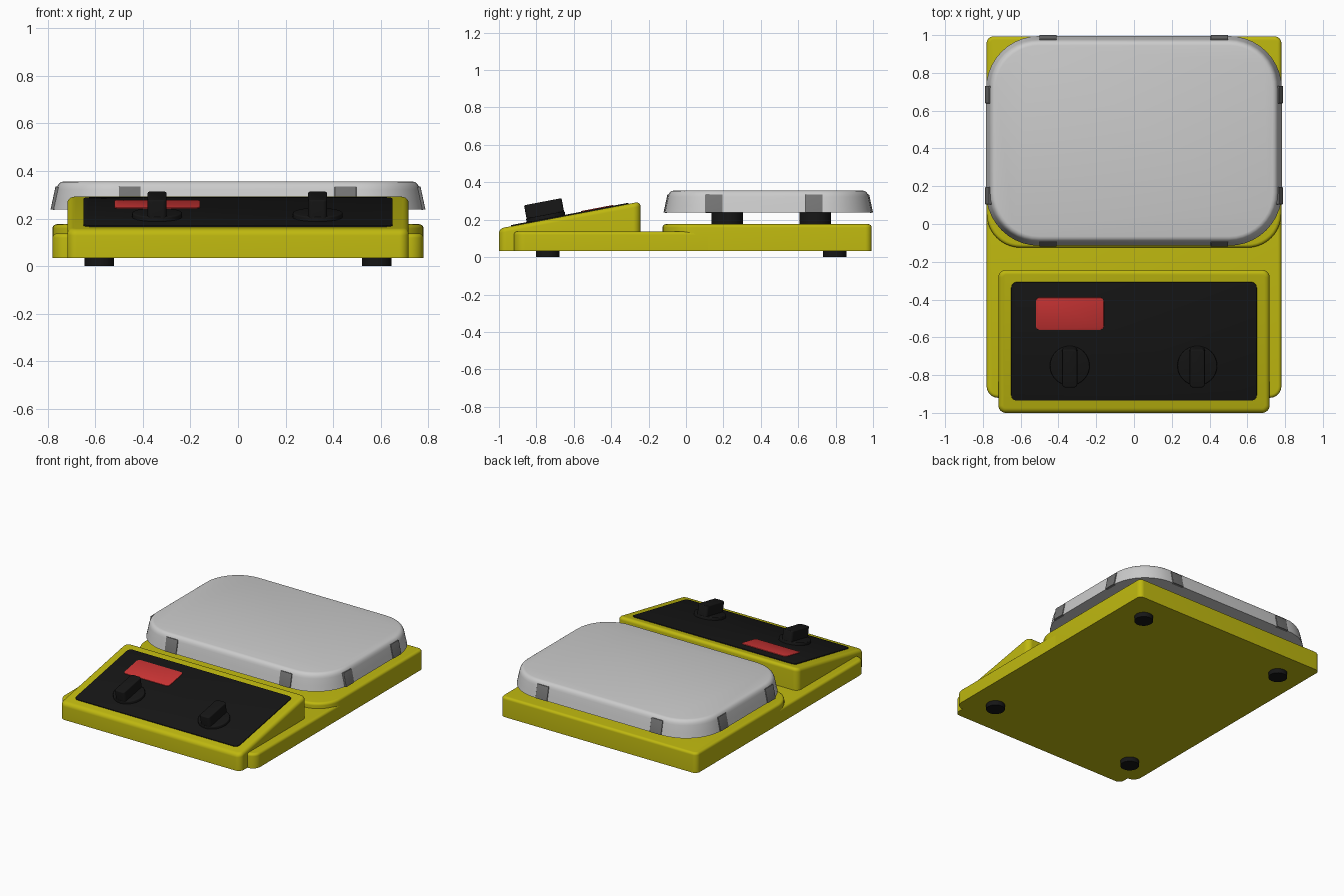
import bpy, bmesh, math
from mathutils import Matrix, Vector

if "Cube" in bpy.data.objects:
    bpy.data.objects.remove(bpy.data.objects["Cube"])


def material(name, rgb):
    m = bpy.data.materials.new(name)
    m.diffuse_color = (*rgb, 1)
    m.use_nodes = True
    m.node_tree.nodes["Principled BSDF"].inputs["Base Color"].default_value = m.diffuse_color
    return m


YELLOW = material("yellow_shell", (0.52, 0.48, 0.005))
BLACK = material("black_plastic", (0.008, 0.008, 0.008))
RED = material("red_display", (0.6, 0.035, 0.035))
DARK = material("dark_grey", (0.17, 0.17, 0.17))


def outline(x0, x1, y0, y1, r_front, r_rear, inset, n=10):
    """Rounded rectangle, counter-clockwise, shrunk by inset."""
    pts = []
    corners = [(x1, y0, -1, r_front, 1), (x1, y1, 1, r_rear, 1),
               (x0, y1, 1, r_rear, -1), (x0, y0, -1, r_front, -1)]
    for i, (cx, cy, sy, r, sx) in enumerate(corners):
        rr = max(r - inset, 0.0005)
        ox = cx - sx * (inset + rr)
        oy = cy - sy * (inset + rr)
        for k in range(n + 1):
            a = math.radians(-90 + 90 * i + 90 * k / n)
            pts.append((ox + rr * math.cos(a), oy + rr * math.sin(a)))
    return pts


def loft(name, rect, radii, rings, mat=None, slope=0, y_ref=0, matrix=None):
    """Stack of rounded rectangles; rings above the first follow the slope."""
    bm = bmesh.new()
    loops = []
    for i, (inset, z) in enumerate(rings):
        s = slope if i else 0
        loops.append([bm.verts.new((x, y, z + s * (y - y_ref)))
                      for x, y in outline(*rect, *radii, inset)])
    n = len(loops[0])
    for a, b in zip(loops, loops[1:]):
        for i in range(n):
            j = (i + 1) % n
            bm.faces.new((a[i], a[j], b[j], b[i]))
    bm.faces.new(loops[0][::-1])
    bm.faces.new(loops[-1])
    return finish(bm, name, mat, matrix)


def finish(bm, name, mat, matrix=None):
    me = bpy.data.meshes.new(name)
    bm.to_mesh(me)
    bm.free()
    ob = bpy.data.objects.new(name, me)
    bpy.context.collection.objects.link(ob)
    if matrix:
        ob.matrix_world = matrix
    if mat:
        me.materials.append(mat)
    bpy.ops.object.select_all(action='DESELECT')
    ob.select_set(True)
    bpy.context.view_layer.objects.active = ob
    bpy.ops.object.shade_smooth_by_angle(angle=math.radians(35))
    return ob


def rounded(z0, z1, b, steps=5):
    """Rings for straight walls with a rounded top edge of radius b."""
    return [(0, z0)] + [(b * (1 - math.cos(a)), z1 - b + b * math.sin(a))
                        for a in (math.pi / 2 * k / steps for k in range(steps + 1))]


def cylinder(name, r, z0, z1, x, y, mat):
    bm = bmesh.new()
    bmesh.ops.create_cone(bm, cap_ends=True, segments=40, radius1=r, radius2=r,
                          depth=z1 - z0)
    return finish(bm, name, mat, Matrix.Translation((x, y, (z0 + z1) / 2)))


# Base: low front deck and raised rear platform
loft("base_deck", (-0.78, 0.78, -0.92, 0.12), (0.06, 0.002),
     rounded(0.033, 0.137, 0.018), YELLOW)
loft("rear_platform", (-0.78, 0.78, -0.125, 0.993), (0.18, 0.035),
     rounded(0.033, 0.176, 0.018), YELLOW)

# Sloped control housing
SLOPE = 0.19
loft("control_housing", (-0.718, 0.718, -1.0, -0.243), (0.04, 0.04),
     rounded(0.033, 0.225, 0.025), YELLOW, slope=SLOPE, y_ref=-0.62)

# Control panel parts, laid out in the plane of the slope
panel = Matrix.Translation((0, -0.62, 0.225)) @ Matrix.Rotation(math.atan(SLOPE), 4, 'X')
loft("control_panel", (-0.65, 0.65, -0.32, 0.318), (0.03, 0.03),
     rounded(-0.01, 0.006, 0.003, 2), BLACK, matrix=panel)
loft("display_window", (-0.52, -0.16, 0.062, 0.236), (0.022, 0.022),
     rounded(0, 0.010, 0.002, 2), RED, matrix=panel)
for side, x in (("left", -0.34), ("right", 0.335)):
    m = panel @ Matrix.Translation((x, -0.13, 0))
    loft(side + "_knob_disc", (-0.105, 0.105, -0.105, 0.105), (0.105, 0.105),
         rounded(0, 0.026, 0.006, 3), BLACK, matrix=m)
    loft(side + "_knob_grip", (-0.04, 0.04, -0.102, 0.102), (0.018, 0.018),
         rounded(0.004, 0.097, 0.006, 3), BLACK, matrix=m)

# Heating plate with tapered walls and soft top edge
loft("heating_plate", (-0.783, 0.783, -0.115, 0.995), (0.28, 0.28),
     [(0, 0.238), (0.008, 0.275), (0.018, 0.322), (0.022, 0.335),
      (0.029, 0.346), (0.038, 0.353), (0.05, 0.356)])

# Clips around the plate rim
clips = [(x, y, rot) for x in (-0.455, 0.452) for y, rot in ((-0.115, 0), (0.995, 180))]
clips += [(x, y, rot) for y in (0.15, 0.685) for x, rot in ((0.783, 90), (-0.783, 270))]
for i, (x, y, rot) in enumerate(clips):
    m = (Matrix.Translation((x, y, 0.238)) @ Matrix.Rotation(math.radians(rot), 4, 'Z')
         @ Matrix.Rotation(-0.21, 4, 'X'))
    loft(f"plate_clip_{i + 1}", (-0.046, 0.046, -0.005, 0.012), (0.003, 0.003),
         rounded(0, 0.098, 0.003, 2), DARK, matrix=m)

# Support posts under the plate, and rubber feet
for sx in (-1, 1):
    for y in (0.22, 0.69):
        cylinder("support_post", 0.084, 0.17, 0.245, sx * 0.43, y, BLACK)
    for y in (-0.74, 0.795):
        cylinder("rubber_foot", 0.0625, 0, 0.04, sx * 0.583, y, BLACK)
